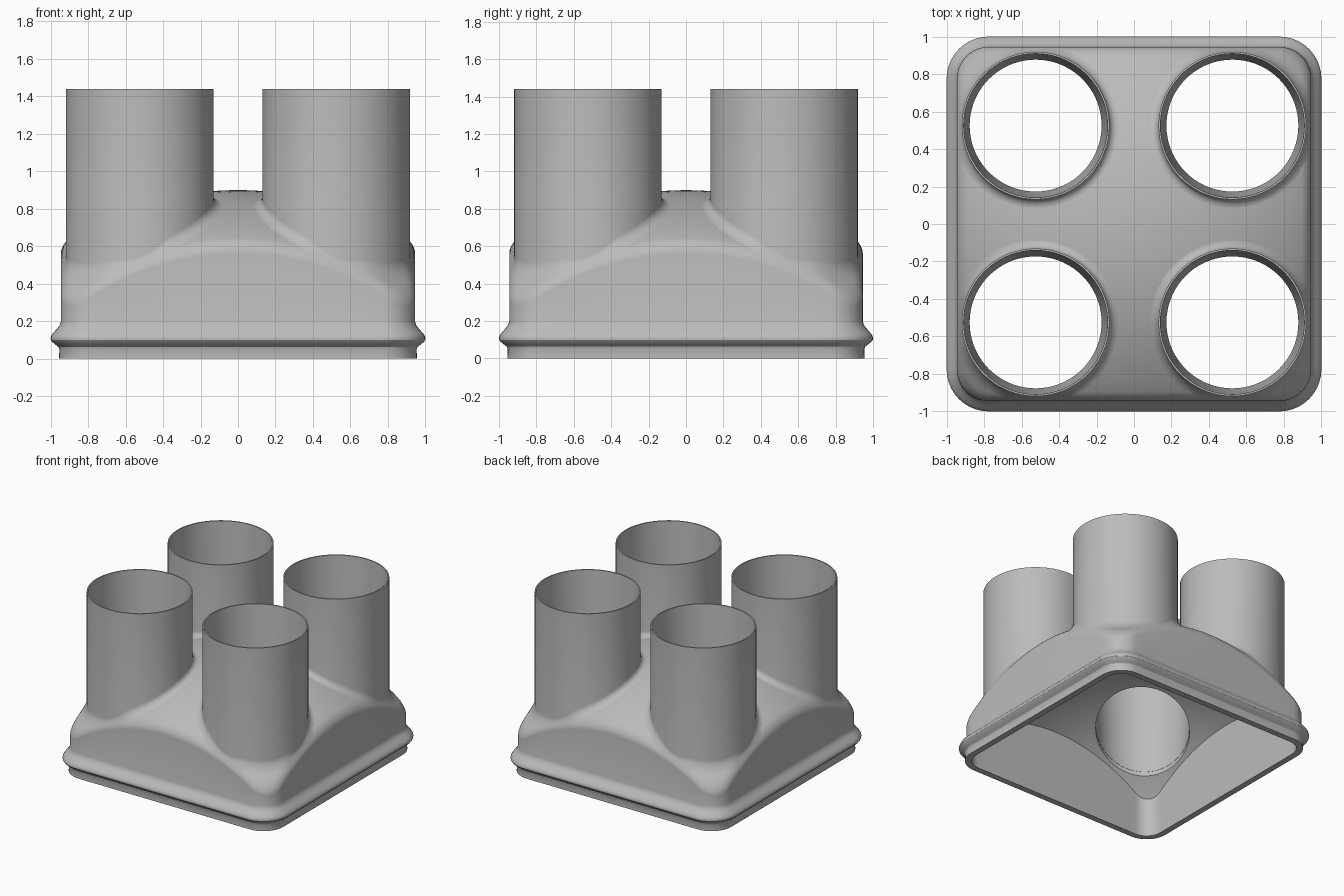
import bpy, bmesh
from math import sin, cos, pi, sqrt, hypot

HALF, CORNER = 0.945, 0.17       # body wall and its corner radius
DOME_R, TOP = 1.7, 0.9           # spherical top
EDGE, WALL = 0.05, 0.04          # rounded top edge, shell thickness
TUBE_C, TUBE_R, BORE_R, TUBE_TOP = 0.525, 0.394, 0.353, 1.44
FLARE = 0.05

if "Cube" in bpy.data.objects:
    bpy.data.objects.remove(bpy.data.objects["Cube"])

grey = bpy.data.materials.new("plain grey")
grey.use_nodes = True
colour = (0.5, 0.5, 0.5, 1)
grey.diffuse_color = colour
grey.node_tree.nodes["Principled BSDF"].inputs["Base Color"].default_value = colour


def dome(r, inset=0.0):
    return TOP - DOME_R + sqrt((DOME_R - inset) ** 2 - r * r)


def surface(x, y):
    """Outer top height, including the rounded edge near the walls."""
    d = min(HALF - abs(x), HALF - abs(y))
    c = 1 - max(0, min(d, EDGE)) / EDGE
    return dome(hypot(x, y)) - EDGE * (1 - sqrt(1 - c * c))


def loft(name, rings, closed=False, caps=None):
    """Skin rings of equal length; caps are the two end points, if any."""
    bm = bmesh.new()
    rows = [[bm.verts.new(p) for p in ring] for ring in rings]
    n = len(rows[0])
    pairs = list(zip(rows, rows[1:])) + ([(rows[-1], rows[0])] if closed else [])
    for a, b in pairs:
        for i in range(n):
            j = (i + 1) % n
            bm.faces.new((a[i], a[j], b[j], b[i]))
    if caps:
        for point, row in zip(caps, (rows[0], rows[-1])):
            tip = bm.verts.new(point)
            for i in range(n):
                bm.faces.new((tip, row[i], row[(i + 1) % n]))
    bmesh.ops.recalc_face_normals(bm, faces=bm.faces[:])
    mesh = bpy.data.meshes.new(name)
    bm.to_mesh(mesh)
    bm.free()
    mesh.materials.append(grey)
    ob = bpy.data.objects.new(name, mesh)
    bpy.context.collection.objects.link(ob)
    return ob


def select(ob):
    bpy.ops.object.select_all(action='DESELECT')
    ob.select_set(True)
    bpy.context.view_layer.objects.active = ob


def smooth(ob):
    select(ob)
    bpy.ops.object.shade_smooth_by_angle(angle=pi / 6)


def outline(steps=10, side=20):
    """Rounded square as (point, outward normal) pairs."""
    pts, k = [], HALF - CORNER
    for q in range(4):
        c, s = round(cos(q * pi / 2)), round(sin(q * pi / 2))
        local = [(HALF, -k + 2 * k * i / side, 1, 0) for i in range(side)]
        for i in range(steps):
            a = i / steps * pi / 2
            local.append((k + CORNER * cos(a), k + CORNER * sin(a), cos(a), sin(a)))
        pts += [(x * c - y * s, x * s + y * c, u * c - v * s, u * s + v * c)
                for x, y, u, v in local]
    return pts


OUTLINE = outline()


def ring(offset, height, scale=1.0):
    """Outline moved by offset; height is a number or a function of radius."""
    out = []
    for x, y, u, v in OUTLINE:
        px, py = (x + u * offset) * scale, (y + v * offset) * scale
        z = height(hypot(px, py)) if callable(height) else height
        out.append((px, py, z))
    return out


# Hollow body: inside dome and wall, then the beaded outside wall and dome
CAP = 14
inner_dome = lambda r: dome(r, WALL)
rings = [ring(-WALL, inner_dome, i / CAP) for i in range(1, CAP + 1)]
rings.append(ring(-WALL, 0))
bead = [(0.01, 0), (0.008, 0.05), (0.013, 0.063), (0.028, 0.075), (0.045, 0.088),
        (0.054, 0.1), (0.055, 0.112), (0.05, 0.125), (0.037, 0.142),
        (0.018, 0.163), (0.006, 0.18), (0, 0.2)]
rings += [ring(d, z) for d, z in bead]
for i in range(7):
    a = i / 6 * pi / 2
    rings.append(ring(-EDGE * (1 - cos(a)),
                      lambda r, a=a: dome(r) - EDGE * (1 - sin(a))))
rings += [ring(-EDGE, dome, i / CAP) for i in range(CAP - 1, 0, -1)]
body = loft("body_shell", rings, caps=[(0, 0, TOP - WALL), (0, 0, TOP)])

# Openings under the four tubes
SEG = 72
ANGLES = [2 * pi * i / SEG for i in range(SEG)]
for sx in (-1, 1):
    for sy in (-1, 1):
        cx, cy = sx * TUBE_C, sy * TUBE_C
        circle = lambda z: [(cx + BORE_R * cos(a), cy + BORE_R * sin(a), z) for a in ANGLES]
        cutter = loft("opening_cutter", [circle(0.1), circle(1.2)],
                      caps=[(cx, cy, 0.1), (cx, cy, 1.2)])
        cutter.hide_render = True
        mod = body.modifiers.new("opening", 'BOOLEAN')
        mod.operation, mod.solver, mod.object = 'DIFFERENCE', 'EXACT', cutter
        select(body)
        bpy.ops.object.modifier_apply(modifier=mod.name)
        bpy.data.objects.remove(cutter)
smooth(body)


# Tubes: tapered bore, thin rim, straight outside, flared foot on the dome
def tube_ring(radius, height=None, lift=0.0):
    out = []
    for a in ANGLES:
        x, y = TUBE_C + radius * cos(a), TUBE_C + radius * sin(a)
        out.append((x, y, height if height is not None else surface(x, y) + lift))
    return out


def foot_ring(t):
    out = []
    for a in ANGLES:
        f = FLARE
        for d in (cos(a), sin(a)):
            if d > 0.01:
                f = min(f, (HALF - 0.006 - TUBE_C - TUBE_R * d) / d)
        r = TUBE_R + f * (1 - cos(t))
        x, y = TUBE_C + r * cos(a), TUBE_C + r * sin(a)
        out.append((x, y, surface(x, y) + f * (1 - sin(t)) - 0.001))
    return out


profile = [tube_ring(BORE_R - 0.001, lift=-0.02), tube_ring(TUBE_R - 0.01, TUBE_TOP),
           tube_ring(TUBE_R, TUBE_TOP)]
profile += [foot_ring(i / 6 * pi / 2) for i in range(7)]
tube = loft("tube_back_left", profile, closed=True)
smooth(tube)
for i, name in enumerate(("back_right", "front_right", "front_left"), 1):
    copy = bpy.data.objects.new("tube_" + name, tube.data)
    copy.rotation_euler.z = i * pi / 2
    bpy.context.collection.objects.link(copy)
